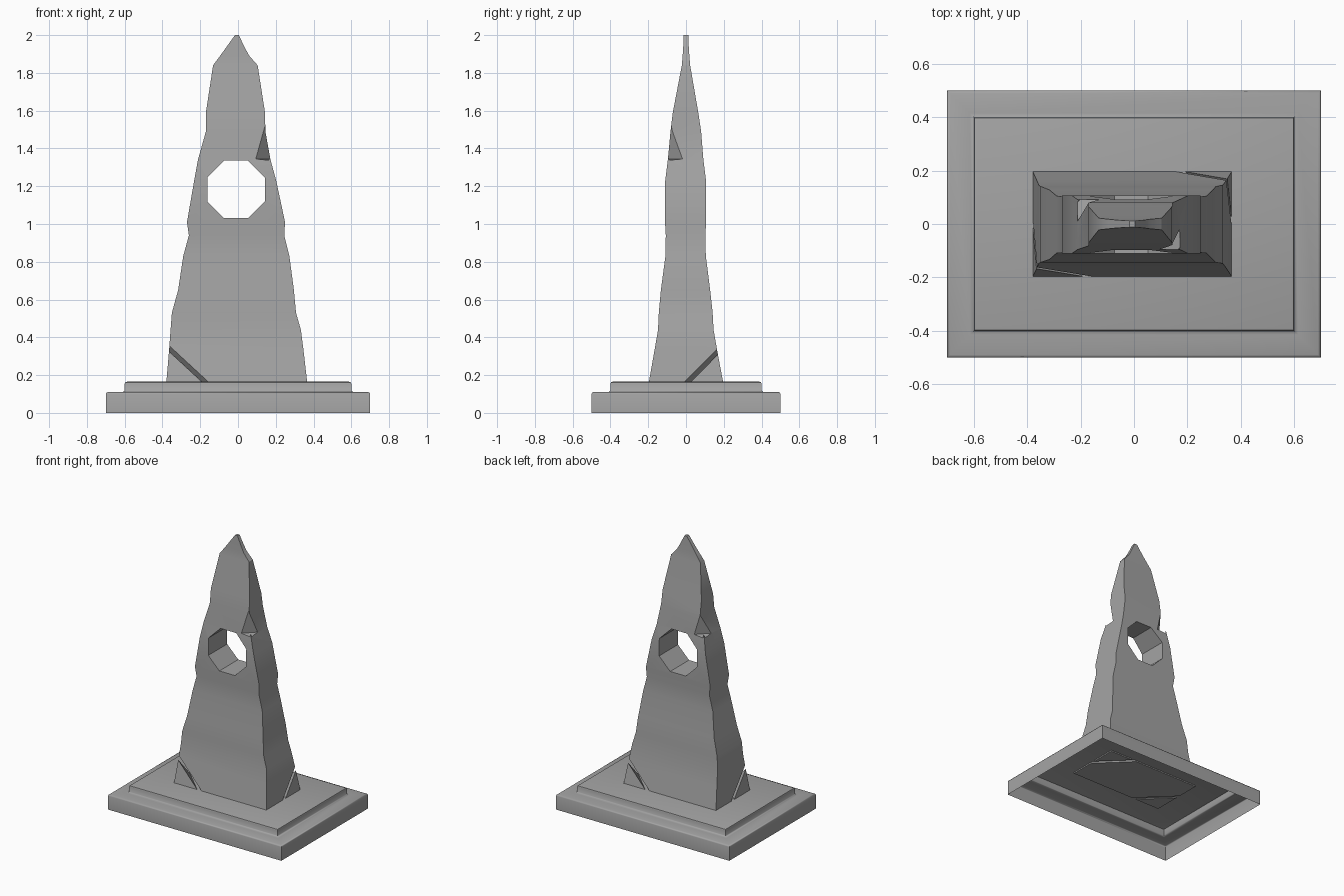
import bpy, bmesh, math
from mathutils import Vector, Matrix

cube = bpy.data.objects.get("Cube")
if cube:
    bpy.data.objects.remove(cube, do_unlink=True)

stone = bpy.data.materials.new("grey_stone")
stone.use_nodes = True
GREY = (0.37, 0.37, 0.37, 1)
stone.diffuse_color = GREY
stone.node_tree.nodes["Principled BSDF"].inputs["Base Color"].default_value = GREY


def loft(name, rings, cap_bottom=True):
    """Stack rectangles given as (z, x0, x1, y0, y1) into one skin."""
    bm = bmesh.new()
    loops = [[bm.verts.new(p) for p in
              ((x0, y0, z), (x1, y0, z), (x1, y1, z), (x0, y1, z))]
             for z, x0, x1, y0, y1 in rings]
    for low, high in zip(loops, loops[1:]):
        for i in range(4):
            j = (i + 1) % 4
            bm.faces.new((low[i], low[j], high[j], high[i]))
    bm.faces.new(loops[-1])
    if cap_bottom:
        bm.faces.new(loops[0][::-1])
    return finish(name, bm)


def finish(name, bm):
    mesh = bpy.data.meshes.new(name)
    bm.to_mesh(mesh)
    bm.free()
    obj = bpy.data.objects.new(name, mesh)
    bpy.context.collection.objects.link(obj)
    mesh.materials.append(stone)
    return obj


def activate(obj):
    bpy.ops.object.select_all(action='DESELECT')
    obj.select_set(True)
    bpy.context.view_layer.objects.active = obj


def cut(obj, bm):
    """Subtract a temporary shape from the object."""
    cutter = finish("cutter", bm)
    cutter.hide_render = True
    mod = obj.modifiers.new("cut", 'BOOLEAN')
    mod.operation = 'DIFFERENCE'
    mod.solver = 'EXACT'
    mod.object = cutter
    activate(obj)
    bpy.ops.object.modifier_apply(modifier=mod.name)
    bpy.data.objects.remove(cutter, do_unlink=True)


def block(size, matrix):
    bm = bmesh.new()
    bmesh.ops.create_cube(bm, size=1, matrix=matrix @ Matrix.Diagonal((*size, 1)))
    return bm


# Stepped plinth, a shell open underneath
steps = [(0, 0.70), (0.10, 0.70), (0.107, 0.697), (0.11, 0.69),
         (0.11, 0.615), (0.113, 0.605), (0.12, 0.60),
         (0.153, 0.60), (0.162, 0.597), (0.165, 0.588)]
plinth = loft("stepped_plinth",
              [(z, -w, w, 0.2 - w, w - 0.2) for z, w in steps], False)

# Weathered tapering pillar
tower = loft("weathered_pillar", [
    (0.155, -0.38, 0.367, -0.198, 0.198),
    (0.33, -0.365, 0.347, -0.167, 0.165),
    (0.44, -0.357, 0.333, -0.148, 0.146),
    (0.53, -0.35, 0.307, -0.144, 0.141),
    (0.65, -0.317, 0.296, -0.133, 0.128),
    (0.83, -0.29, 0.272, -0.109, 0.105),
    (0.94, -0.26, 0.245, -0.107, 0.102),
    (1.01, -0.27, 0.249, -0.111, 0.107),
    (1.23, -0.232, 0.202, -0.11, 0.106),
    (1.34, -0.212, 0.172, -0.096, 0.092),
    (1.49, -0.17, 0.145, -0.082, 0.08),
    (1.59, -0.17, 0.143, -0.07, 0.065),
    (1.84, -0.132, 0.104, -0.022, 0.022),
    (1.89, -0.095, 0.06, -0.018, 0.018),
    (1.93, -0.066, 0.038, -0.015, 0.015),
    (2.0, -0.016, 0.004, -0.012, 0.012)])

# Octagonal window through the pillar
bm = bmesh.new()
place = (Matrix.Translation((-0.01, 0, 1.183))
         @ Matrix.Rotation(math.pi / 2, 4, 'X')
         @ Matrix.Rotation(math.pi / 8, 4, 'Z'))
bmesh.ops.create_cone(bm, cap_ends=True, segments=8, radius1=0.165,
                      radius2=0.165, depth=1, matrix=place)
# Keep one edge flat at the top whatever the start angle of the ring
top = max(v.co.z for v in bm.verts)
if sum(abs(v.co.z - top) < 1e-4 for v in bm.verts) < 4:
    turn = Matrix.Rotation(math.pi / 8, 3, 'Y')
    bmesh.ops.rotate(bm, verts=bm.verts, cent=(-0.01, 0, 1.183), matrix=turn)
cut(tower, bm)

# Cracks across two opposite foot corners
for s in (-1, 1):
    a = Vector((s * 0.365, s * 0.16, 0.335))
    b = Vector((s * 0.175, s * 0.196, 0.165))
    c = Vector((s * 0.376, 0, 0.165))
    normal = (b - a).cross(c - a).normalized()
    turn = normal.to_track_quat('Z', 'Y').to_matrix().to_4x4()
    cut(tower, block((0.6, 0.6, 0.02), Matrix.Translation((a + b + c) / 3) @ turn))

# Chipped flakes on two opposite upper edges
for s, x in ((1, 0.157), (-1, 0.19)):
    corner = Vector((s * x, -s * 0.086, 1.44))
    turn = (Matrix.Rotation(-math.pi / 4, 4, 'Z')
            @ Matrix.Rotation(s * 0.13, 4, 'Y'))
    cut(tower, block((0.05, 0.2, 0.2), Matrix.Translation(corner) @ turn))

for obj, angle in ((plinth, 50), (tower, 30)):
    activate(obj)
    bpy.ops.object.shade_smooth_by_angle(angle=math.radians(angle))
